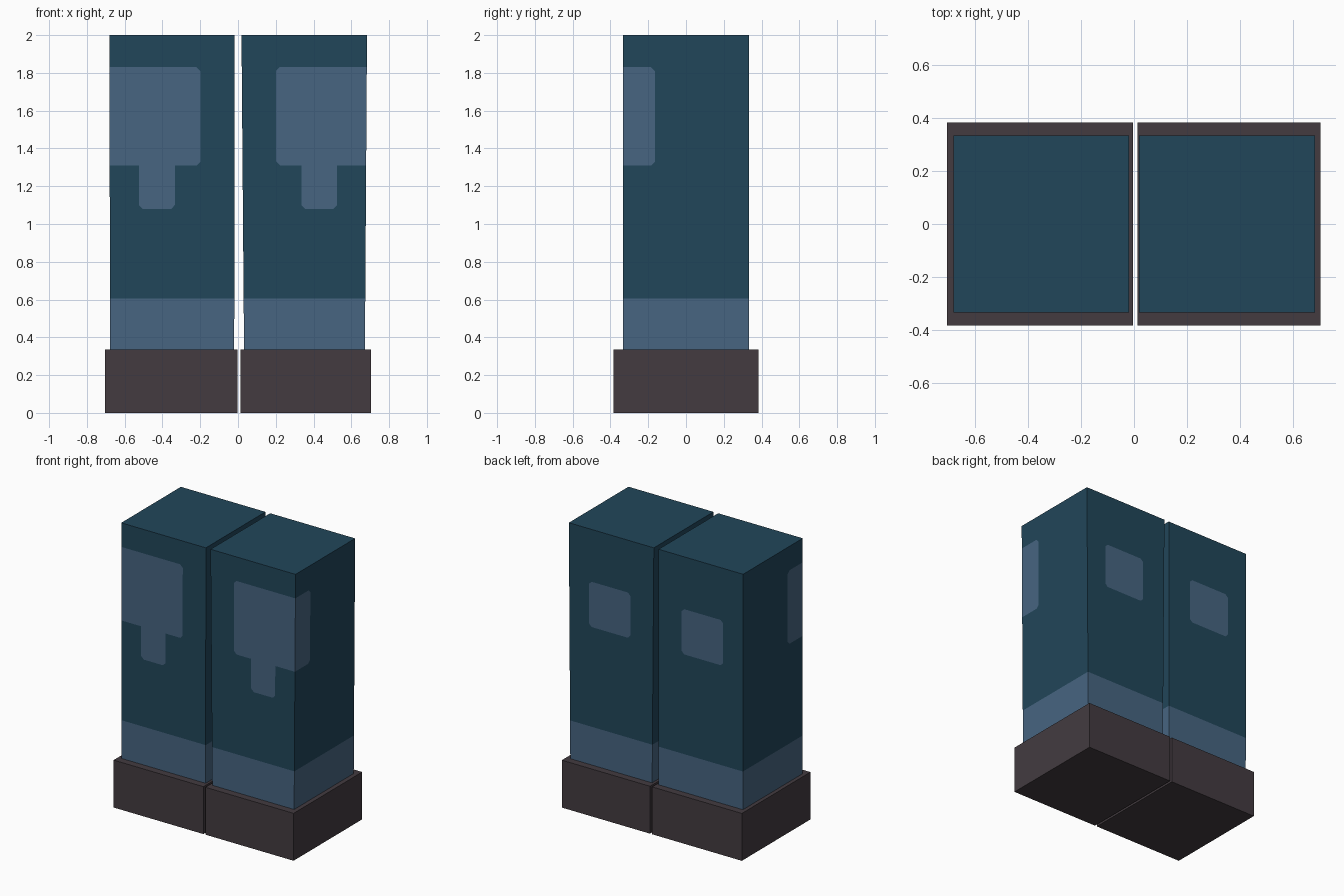
import bpy, bmesh
from mathutils import Vector

if "Cube" in bpy.data.objects:
    bpy.data.objects.remove(bpy.data.objects["Cube"])


def material(name, rgb):
    m = bpy.data.materials.new(name)
    m.diffuse_color = (*rgb, 1)
    m.use_nodes = True
    m.node_tree.nodes["Principled BSDF"].inputs["Base Color"].default_value = m.diffuse_color
    return m


TEAL = material("dark teal cloth", (0.0152, 0.0612, 0.102))
BLUE = material("faded blue cloth", (0.063, 0.130, 0.220))
BROWN = material("dark brown boot", (0.056, 0.0437, 0.0513))

BOOT_TOP, TOP, DEPTH = 0.335, 2.0, 0.333


def box(bm, lo, hi):
    lo, hi = Vector(lo), Vector(hi)
    bmesh.ops.create_cube(bm, size=1)
    for v in bm.verts:
        v.co = (lo + hi) / 2 + v.co * (hi - lo)


def finish(bm, name, mats):
    me = bpy.data.meshes.new(name)
    bm.to_mesh(me)
    bm.free()
    for m in mats:
        me.materials.append(m)
    bpy.context.collection.objects.link(bpy.data.objects.new(name, me))


def is_faded(f):
    """Cuff, front patch wrapping onto the outer side, and back patch."""
    x, y, z = f.calc_center_median()
    n = f.normal
    if abs(n.z) > 0.5:
        return False
    if z < 0.605:
        return True
    if n.y < -0.5:
        return (x > 0.2 and 1.31 < z < 1.83) or (0.335 < x < 0.525 and 1.08 < z < 1.83)
    if n.y > 0.5:
        return 0.2 < x < 0.525 and 1.31 < z < 1.63
    return n.x > 0.5 and y < -0.165 and 1.31 < z < 1.83


def leg(name, side, bottom, top):
    """bottom / top: inner and outer x at each end of the leg."""
    bm = bmesh.new()
    x0, x1 = 0.02, 0.68
    box(bm, (x0, -DEPTH, BOOT_TOP), (x1, DEPTH, TOP))
    # cut the outlines of the patches into the faces
    cuts = [(0, v) for v in (0.2, 0.335, 0.525)] + [(1, -0.165)]
    cuts += [(2, v) for v in (0.605, 1.08, 1.31, 1.63, 1.83)]
    for axis, v in cuts:
        p = Vector()
        p[axis] = 1
        bmesh.ops.bisect_plane(bm, geom=bm.verts[:] + bm.edges[:] + bm.faces[:],
                               plane_co=p * v, plane_no=p)
    bm.normal_update()
    hidden = [f for f in bm.faces if f.normal.z < -0.5]
    bmesh.ops.delete(bm, geom=hidden, context='FACES')
    for f in bm.faces:
        f.material_index = int(is_faded(f))
    # clip the outer corners of the patches
    corners = []
    for v in bm.verts:
        faded = [f for f in v.link_faces if f.material_index == 1]
        if len(v.link_faces) == 4 and len(faded) == 1:
            corners.append(v)
    for v in corners:
        f = next(f for f in v.link_faces if f.material_index == 1)
        d = f.calc_center_median() - v.co
        d = Vector([0 if abs(c) < 1e-4 else (1 if c > 0 else -1) for c in d])
        bmesh.ops.bisect_plane(bm, geom=[f] + f.edges[:] + f.verts[:],
                               plane_co=v.co + d * 0.01, plane_no=d.normalized())
        for g in v.link_faces:
            g.material_index = 0
    # slight taper, then place on its side
    for v in bm.verts:
        t = (v.co.z - BOOT_TOP) / (TOP - BOOT_TOP)
        u = (v.co.x - x0) / (x1 - x0)
        a = bottom[0] + (top[0] - bottom[0]) * t
        b = bottom[1] + (top[1] - bottom[1]) * t
        v.co.x = side * (a + (b - a) * u)
    if side < 0:
        bmesh.ops.reverse_faces(bm, faces=bm.faces[:])
    finish(bm, name, [TEAL, BLUE])


def boot(name, xa, xb):
    bm = bmesh.new()
    box(bm, (xa, -0.383, 0), (xb, 0.383, BOOT_TOP))
    finish(bm, name, [BROWN])


# trouser legs
leg("left_trouser_leg", -1, (0.02, 0.678), (0.0185, 0.68))
leg("right_trouser_leg", 1, (0.032, 0.672), (0.0185, 0.683))

# boots
boot("left_boot", -0.705, -0.003)
boot("right_boot", 0.013, 0.703)
